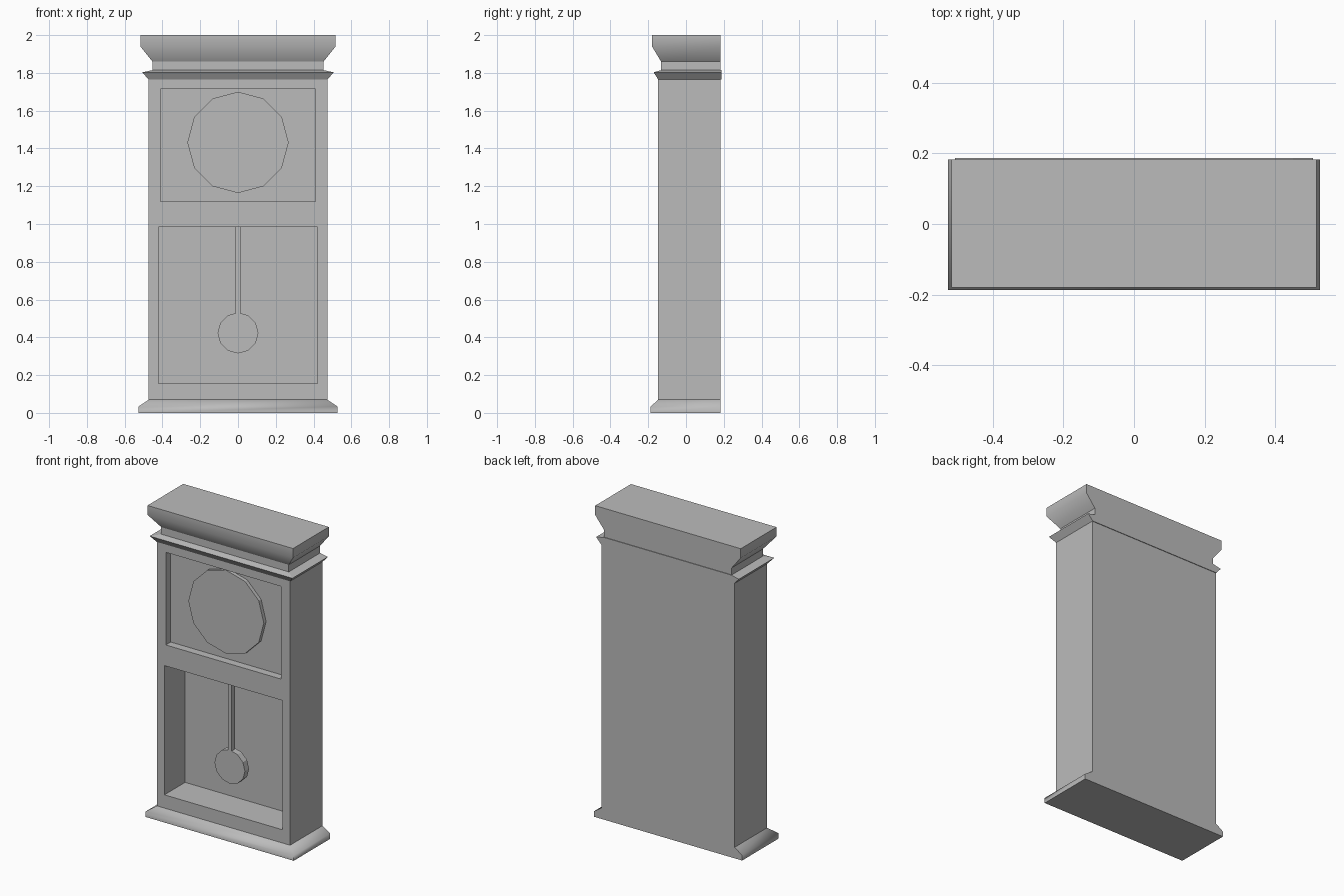
import bpy
import bmesh
import math
from mathutils import Matrix

cube = bpy.data.objects.get("Cube")
if cube:
    bpy.data.objects.remove(cube, do_unlink=True)

BACK = 0.183
FRONT = -0.147

grey = bpy.data.materials.new("plain grey")
grey.use_nodes = True
colour = (0.5, 0.5, 0.5, 1)
grey.diffuse_color = colour
grey.node_tree.nodes["Principled BSDF"].inputs["Base Color"].default_value = colour


def finish(bm, name):
    bmesh.ops.recalc_face_normals(bm, faces=bm.faces)
    mesh = bpy.data.meshes.new(name)
    bm.to_mesh(mesh)
    bm.free()
    obj = bpy.data.objects.new(name, mesh)
    bpy.context.collection.objects.link(obj)
    mesh.materials.append(grey)
    return obj


def select_only(obj):
    bpy.ops.object.select_all(action="DESELECT")
    obj.select_set(True)
    bpy.context.view_layer.objects.active = obj


def moulding(name, profile, back=BACK, cap_bottom=False, cap_top=False, angle=0):
    """Loft rectangles given as (half width, front y, z) with a flush back."""
    bm = bmesh.new()
    rings = [[bm.verts.new(p) for p in
              ((-w, f, z), (w, f, z), (w, back, z), (-w, back, z))]
             for w, f, z in profile]
    for low, high in zip(rings, rings[1:]):
        for i in range(4):
            j = (i + 1) % 4
            bm.faces.new((low[i], low[j], high[j], high[i]))
    if cap_bottom:
        bm.faces.new(rings[0][::-1])
    if cap_top:
        bm.faces.new(rings[-1])
    obj = finish(bm, name)
    if angle:
        select_only(obj)
        bpy.ops.object.shade_smooth_by_angle(angle=math.radians(angle))
    return obj


def box(name, half_width, y0, y1, z0, z1):
    return moulding(name, [(half_width, y0, z0), (half_width, y0, z1)],
                    back=y1, cap_bottom=True, cap_top=True)


def disc(name, radius, z, y0, y1):
    """Twelve-sided disc facing the front, one corner at the top."""
    bm = bmesh.new()
    place = Matrix.Translation((0, (y0 + y1) / 2, z)) @ Matrix.Rotation(math.pi / 2, 4, "X")
    bmesh.ops.create_cone(bm, cap_ends=True, segments=12, radius1=radius,
                          radius2=radius, depth=y1 - y0, matrix=place)
    return finish(bm, name)


# Case with two recessed windows
case = box("case", 0.473, FRONT, BACK, 0.004, 1.79)
windows = [box("dial_window_cutter", 0.41, -0.3, FRONT + 0.05, 1.12, 1.715),
           box("pendulum_window_cutter", 0.42, -0.3, FRONT + 0.21, 0.155, 0.985)]
for cutter in windows:
    mod = case.modifiers.new(cutter.name, "BOOLEAN")
    mod.operation = "DIFFERENCE"
    mod.solver = "EXACT"
    mod.object = cutter
    select_only(case)
    bpy.ops.object.modifier_apply(modifier=mod.name)
    bpy.data.objects.remove(cutter, do_unlink=True)

# Plinth, collar, neck and cornice
moulding("plinth", [(0.527, -0.187, 0), (0.527, -0.187, 0.034), (0.473, FRONT, 0.07)],
         cap_bottom=True, angle=60)
moulding("collar", [(0.473, FRONT, 1.765), (0.507, -0.172, 1.803), (0.45, -0.13, 1.815)],
         back=0.187, cap_bottom=True, cap_top=True)
moulding("neck", [(0.453, -0.132, 1.80), (0.453, -0.132, 1.86)], cap_top=True)
moulding("cornice", [(0.453, -0.132, 1.86), (0.517, -0.18, 1.94), (0.517, -0.18, 2.0)],
         cap_top=True, angle=45)

# Dial and pendulum
disc("dial", 0.268, 1.432, FRONT + 0.026, FRONT + 0.05)
disc("pendulum_bob", 0.108, 0.423, -0.084, -0.042)
box("pendulum_rod", 0.013, -0.084, -0.05, 0.52, 0.985)
